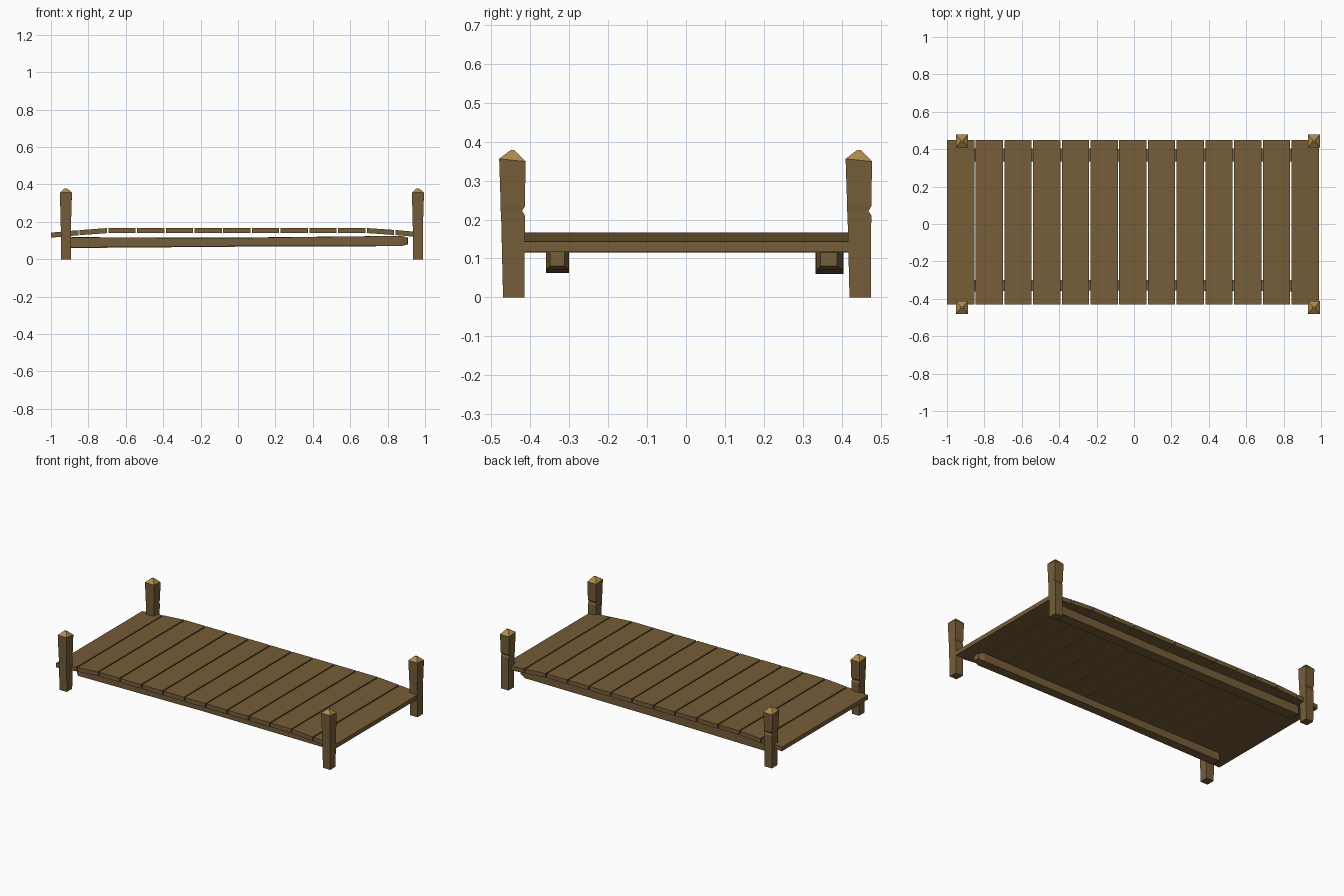
import bpy, bmesh

if "Cube" in bpy.data.objects:
    bpy.data.objects.remove(bpy.data.objects["Cube"])


def material(name, color):
    m = bpy.data.materials.new(name)
    m.diffuse_color = (*color, 1)
    m.use_nodes = True
    m.node_tree.nodes["Principled BSDF"].inputs["Base Color"].default_value = m.diffuse_color
    return m


WOOD = material("brown_wood", (0.18, 0.11, 0.04))
CUT = material("cut_wood", (0.42, 0.26, 0.07))


def loft(name, rings, cap_from=None):
    """Skin a list of four-point rings; bands from cap_from on get the cut-wood colour."""
    bm = bmesh.new()
    loops = [[bm.verts.new(p) for p in r] for r in rings]
    for i, (a, b) in enumerate(zip(loops, loops[1:])):
        for k in range(4):
            f = bm.faces.new((a[k], a[(k + 1) % 4], b[(k + 1) % 4], b[k]))
            f.material_index = int(cap_from is not None and i >= cap_from)
    bm.faces.new(loops[0][::-1])
    bm.faces.new(loops[-1]).material_index = int(cap_from is not None)
    bmesh.ops.recalc_face_normals(bm, faces=bm.faces)
    me = bpy.data.meshes.new(name)
    bm.to_mesh(me)
    bm.free()
    me.materials.append(WOOD)
    me.materials.append(CUT)
    ob = bpy.data.objects.new(name, me)
    bpy.context.collection.objects.link(ob)
    return ob


def ring_z(x0, x1, y0, y1, z, tilt=0.0):
    return [(x0, y0, z), (x1, y0, z), (x1, y1, z - tilt), (x0, y1, z - tilt)]


def ring_x(x, y0, y1, z0, z1):
    return [(x, y0, z0), (x, y1, z0), (x, y1, z1), (x, y0, z1)]


# deck planks, bending down towards both ends
def deck_height(x):
    a = abs(x)
    if a < 0.695:
        return 0.140
    if a < 0.845:
        return 0.140 - (a - 0.695) / 0.15 * 0.011
    return 0.129 - (a - 0.845) / 0.15 * 0.013


PITCH, WIDTH = 0.1535, 0.146
for i in range(13):
    x0 = -1.0 + i * PITCH
    loft(f"plank_{i + 1}", [ring_x(x, -0.43, 0.45, deck_height(x), deck_height(x) + 0.027)
                            for x in (x0, x0 + WIDTH)])

# support beams with chamfered ends
loft("front_beam", [
    ring_x(-0.905, -0.35, -0.31, 0.072, 0.108),
    ring_x(-0.89, -0.36, -0.30, 0.063, 0.116),
    ring_x(0.0, -0.355, -0.30, 0.070, 0.114),
    ring_x(0.87, -0.36, -0.30, 0.070, 0.125),
    ring_x(0.905, -0.35, -0.312, 0.080, 0.117)])
loft("back_beam", [
    ring_x(-0.905, 0.345, 0.395, 0.070, 0.110),
    ring_x(-0.89, 0.333, 0.405, 0.060, 0.118),
    ring_x(0.0, 0.335, 0.402, 0.067, 0.116),
    ring_x(0.87, 0.335, 0.403, 0.070, 0.125),
    ring_x(0.91, 0.345, 0.388, 0.080, 0.115)])

# corner posts: tapered, slightly leaning, nicked on the back, with pointed cut tops
for side, px in (("left", -0.92), ("right", 0.962)):
    for end, py in (("front", -0.445), ("back", 0.445)):
        s = [(0.026, -0.025, 0.030, 0.0, 0.0),
             (0.028, -0.030, 0.031, 0.210, 0.0),
             (0.028, -0.031, 0.024, 0.222, 0.0),
             (0.029, -0.031, 0.031, 0.234, 0.0),
             (0.032, -0.035, 0.033, 0.356, 0.007),
             (0.008, -0.006, 0.005, 0.378, 0.0)]
        loft(f"{end}_{side}_post",
             [ring_z(px - h, px + h, py + a, py + b, z, t) for h, a, b, z, t in s],
             cap_from=4)
